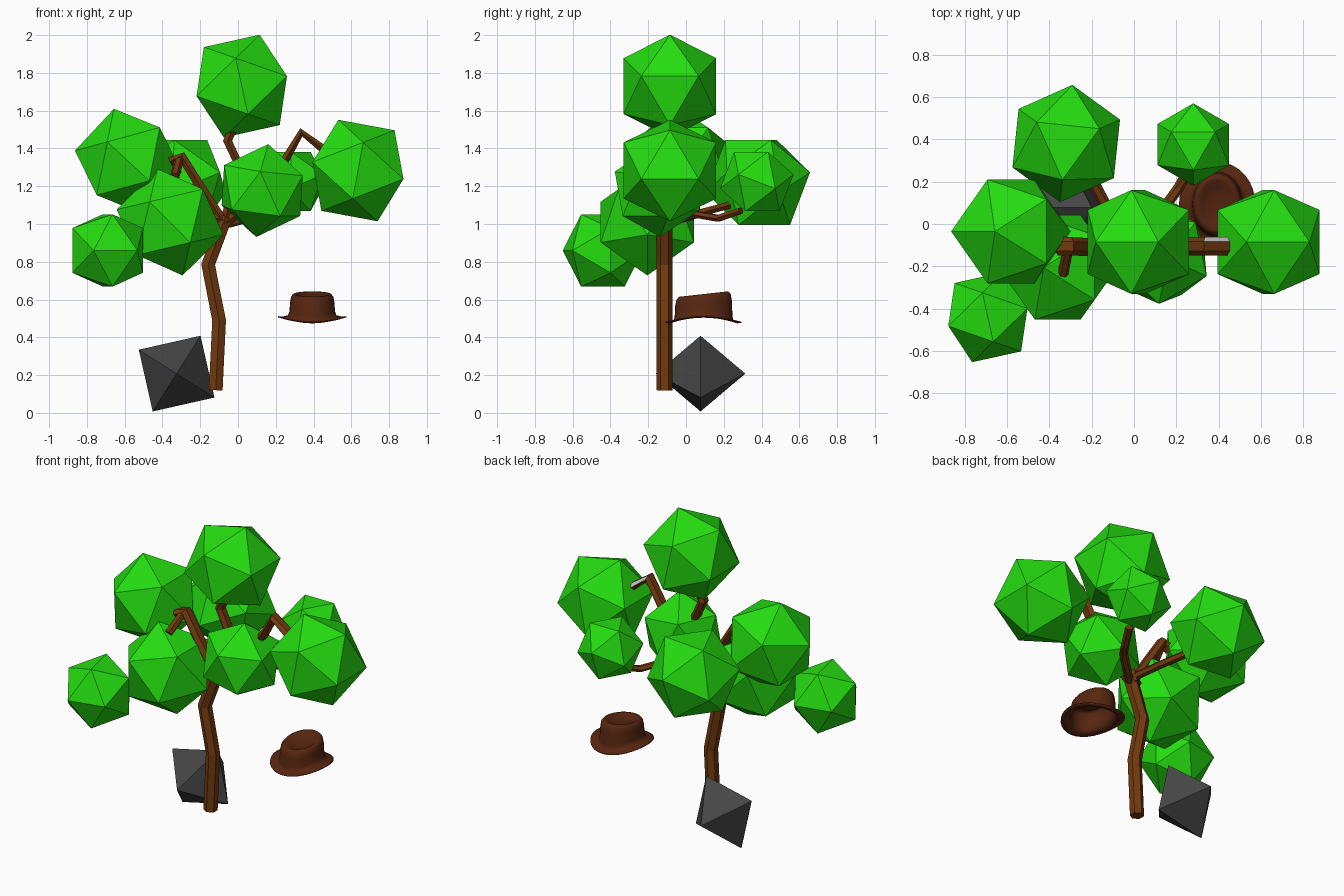
import bpy, bmesh, math
from mathutils import Vector, Euler, Matrix

if "Cube" in bpy.data.objects:
    bpy.data.objects.remove(bpy.data.objects["Cube"])


def material(name, rgb):
    m = bpy.data.materials.new(name)
    m.diffuse_color = (*rgb, 1)
    m.use_nodes = True
    m.node_tree.nodes["Principled BSDF"].inputs["Base Color"].default_value = m.diffuse_color
    return m


LEAF = material("leaf_green", (0.018, 0.72, 0.005))
BARK = material("bark_brown", (0.17, 0.042, 0.005))
STONE = material("stone_grey", (0.06, 0.06, 0.06))
FELT = material("hat_brown", (0.095, 0.019, 0.005))
PALE = material("pale_wood", (0.6, 0.6, 0.6))


def finish(name, bm, *mats):
    bmesh.ops.recalc_face_normals(bm, faces=bm.faces[:])
    me = bpy.data.meshes.new(name)
    bm.to_mesh(me)
    bm.free()
    for m in mats:
        me.materials.append(m)
    ob = bpy.data.objects.new(name, me)
    bpy.context.collection.objects.link(ob)
    return ob


def placed(center, degrees):
    rot = Euler([math.radians(a) for a in degrees]).to_matrix().to_4x4()
    return Matrix.Translation(center) @ rot


def foliage(name, center, radius, degrees):
    bm = bmesh.new()
    bmesh.ops.create_icosphere(bm, subdivisions=1, radius=radius,
                               matrix=placed(center, degrees))
    finish(name, bm, LEAF)


def limb(name, points, ru, rv, pale_tip=False):
    """Six-sided tube through the points, ru wide sideways and rv thick."""
    pts = [Vector(p) for p in points]
    span = (pts[-1] - pts[0]).normalized()
    ref = Vector((0, 1, 0)) if abs(span.y) < 0.6 else Vector((1, 0, 0))
    bm = bmesh.new()
    rings = []
    for i, p in enumerate(pts):
        t = (pts[min(i + 1, len(pts) - 1)] - pts[max(i - 1, 0)]).normalized()
        u = (ref - t * ref.dot(t)).normalized()
        v = t.cross(u)
        rings.append([bm.verts.new(p + u * ru * math.cos(k * math.pi / 3)
                                   + v * rv * math.sin(k * math.pi / 3))
                      for k in range(6)])
    last = []
    for a, b in zip(rings, rings[1:]):
        last = [bm.faces.new((a[k], a[(k + 1) % 6], b[(k + 1) % 6], b[k]))
                for k in range(6)]
    bm.faces.new(rings[0])
    bm.faces.new(rings[-1])
    bmesh.ops.recalc_face_normals(bm, faces=bm.faces[:])
    bm.normal_update()
    if pale_tip:  # bare wood on the upper back of the last length
        for f in last:
            if f.normal.y > 0.3 and f.normal.z > 0:
                f.material_index = 1
    finish(name, bm, BARK, PALE)


# Trunk and branches
limb("trunk", [(-0.118, -0.113, 0.12), (-0.1, -0.113, 0.49),
               (-0.158, -0.113, 0.785), (-0.065, -0.113, 1.04)], 0.0425, 0.042)
limb("top_branch", [(-0.075, -0.1, 1.0), (0.01, -0.1, 1.3),
                    (-0.055, -0.1, 1.44), (0.01, -0.1, 1.6)], 0.04, 0.028)
limb("left_branch", [(-0.07, -0.11, 1.0), (-0.2, -0.11, 1.2),
                     (-0.3, -0.105, 1.36), (-0.36, -0.105, 1.33)], 0.043, 0.028)
limb("left_twig", [(-0.31, -0.11, 1.35), (-0.335, -0.235, 1.25)], 0.025, 0.025)
limb("left_front_branch", [(-0.1, -0.12, 1.03), (-0.3, -0.2, 1.02)], 0.03, 0.03)
limb("right_branch", [(-0.07, -0.105, 1.0), (0.08, -0.105, 1.12),
                      (0.25, -0.105, 1.34), (0.335, -0.105, 1.485),
                      (0.46, -0.105, 1.39)], 0.043, 0.026, True)
limb("back_left_branch", [(-0.07, -0.1, 1.03), (-0.13, 0.08, 1.06),
                          (-0.21, 0.23, 1.1)], 0.028, 0.022)
limb("back_right_branch", [(-0.05, -0.1, 1.0), (0.13, 0.06, 1.05),
                           (0.21, 0.17, 1.03), (0.28, 0.29, 1.07)], 0.025, 0.02)

# Foliage clumps
foliage("foliage_top", (0.02, -0.085, 1.73), 0.288, (0, -44.2, 0))
foliage("foliage_left", (-0.581, -0.035, 1.332), 0.288, (0, -78.7, 0))
foliage("foliage_right", (0.635, -0.085, 1.283), 0.288, (0, -21.2, 0))
foliage("foliage_front_left", (-0.36, -0.205, 1.01), 0.29, (0, -76.7, 0))
foliage("foliage_front_right", (0.128, -0.15, 1.177), 0.248, (0, 8, -24))
foliage("foliage_low_left", (-0.69, -0.44, 0.86), 0.225, (90, 0, -19.2))
foliage("foliage_back_left", (-0.32, 0.38, 1.22), 0.283, (0, 37.4, 24))
foliage("foliage_back_right", (0.28, 0.375, 1.225), 0.198, (0, 37.4, 30))

# Rock
bm = bmesh.new()
bmesh.ops.create_uvsphere(bm, u_segments=4, v_segments=2, radius=0.237,
                          matrix=placed((-0.325, 0.077, 0.208), (0, 32.3, 0)))
finish("rock", bm, STONE)

# Hat: oval rings from the brim edge up over the dented crown (rx, ry, z)
PROFILE = [(0.18, 0.2, 0.482), (0.155, 0.178, 0.48), (0.128, 0.158, 0.487),
           (0.121, 0.153, 0.51), (0.117, 0.15, 0.58), (0.112, 0.143, 0.615),
           (0.1, 0.13, 0.629), (0.085, 0.113, 0.628), (0.065, 0.085, 0.612),
           (0.03, 0.04, 0.606)]
N = 32
bm = bmesh.new()
rings = []
for rx, ry, z in PROFILE:
    ring = []
    for k in range(N):
        a = 2 * math.pi * k / N
        y = ry * math.sin(a)
        low = max(0, min(1, (0.6 - z) / 0.1))      # brim sides curl upward
        tilt = 0.11 * y * (1 - low)                # crown rises to the back
        ring.append(bm.verts.new((0.393 + rx * math.cos(a), 0.093 + y,
                                  z + 0.03 * low * math.cos(a) ** 2 + tilt)))
    rings.append(ring)
for a, b in zip(rings, rings[1:]):
    for k in range(N):
        bm.faces.new((a[k], a[(k + 1) % N], b[(k + 1) % N], b[k]))
bm.faces.new(rings[-1])
hat = finish("hat", bm, FELT)
solid = hat.modifiers.new("thickness", 'SOLIDIFY')
solid.thickness = 0.006
for p in hat.data.polygons:
    p.use_smooth = True
